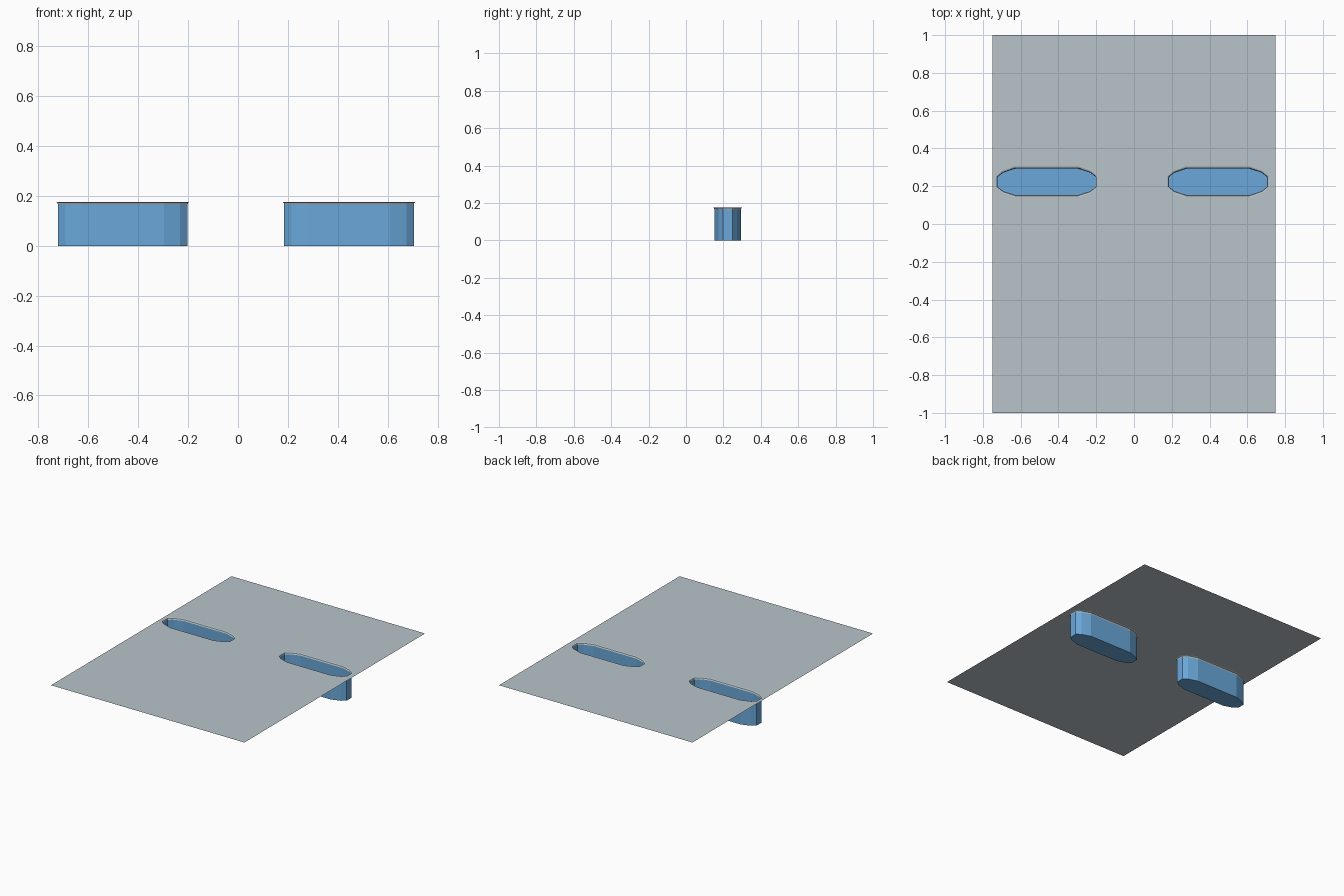
import bpy, bmesh

if "Cube" in bpy.data.objects:
    bpy.data.objects.remove(bpy.data.objects["Cube"])

TOP = 0.176
CY = 0.223
CENTRES = {"left": -0.462, "right": 0.445}


def material(name, col):
    m = bpy.data.materials.new(name)
    m.diffuse_color = (*col, 1)
    m.use_nodes = True
    m.node_tree.nodes["Principled BSDF"].inputs["Base Color"].default_value = m.diffuse_color
    return m


grey = material("pale grey", (0.48, 0.55, 0.59))
blue = material("sky blue", (0.145, 0.39, 0.70))


def outline(cx, hx, hy, z):
    """Twelve-sided slot outline, counter-clockwise from above."""
    q = [(hx, hy * 0.37), (hx - 0.03, hy * 0.70), (hx - 0.095, hy)]
    pts = q + [(-x, y) for x, y in reversed(q)]
    pts += [(-x, -y) for x, y in pts]
    return [(cx + x, CY + y, z) for x, y in pts]


def finish(bm, name, mat):
    me = bpy.data.meshes.new(name)
    bm.to_mesh(me)
    bm.free()
    ob = bpy.data.objects.new(name, me)
    bpy.context.collection.objects.link(ob)
    me.materials.append(mat)
    return ob


def loft(bm, rings):
    """Join rings with quads whose normals face into the slot."""
    vs = [[bm.verts.new(p) for p in r] for r in rings]
    for a, b in zip(vs, vs[1:]):
        n = len(a)
        for i in range(n):
            j = (i + 1) % n
            bm.faces.new((a[j], b[j], b[i], a[i])).normal_update()
    return vs


# Thin sheet with two slot openings
bm = bmesh.new()
loops = [[(-0.75, -1, TOP), (0.75, -1, TOP), (0.75, 1, TOP), (-0.75, 1, TOP)]]
loops += [outline(cx, 0.267, 0.081, TOP) for cx in CENTRES.values()]
for loop in loops:
    vs = [bm.verts.new(p) for p in loop]
    for i in range(len(vs)):
        bm.edges.new((vs[i], vs[(i + 1) % len(vs)]))
bmesh.ops.triangle_fill(bm, use_beauty=True, edges=bm.edges[:], normal=(0, 0, 1))
for f in bm.faces:
    f.normal_update()
    if f.normal.z < 0:
        f.normal_flip()
bmesh.ops.dissolve_limit(bm, angle_limit=0.01, verts=bm.verts[:], edges=bm.edges[:])
finish(bm, "sheet", grey)

for side, cx in CENTRES.items():
    # Rounded lip rolling down into the slot
    bm = bmesh.new()
    loft(bm, [outline(cx, 0.267, 0.081, TOP),
              outline(cx, 0.262, 0.074, TOP - 0.003),
              outline(cx, 0.260, 0.070, TOP - 0.011)])
    finish(bm, side + "_lip", grey)

    # Deep pocket, open at the top
    bm = bmesh.new()
    rings = loft(bm, [outline(cx, 0.260, 0.070, TOP - 0.011),
                      outline(cx, 0.260, 0.070, 0)])
    bm.faces.new(rings[-1])
    finish(bm, side + "_pocket", blue)
